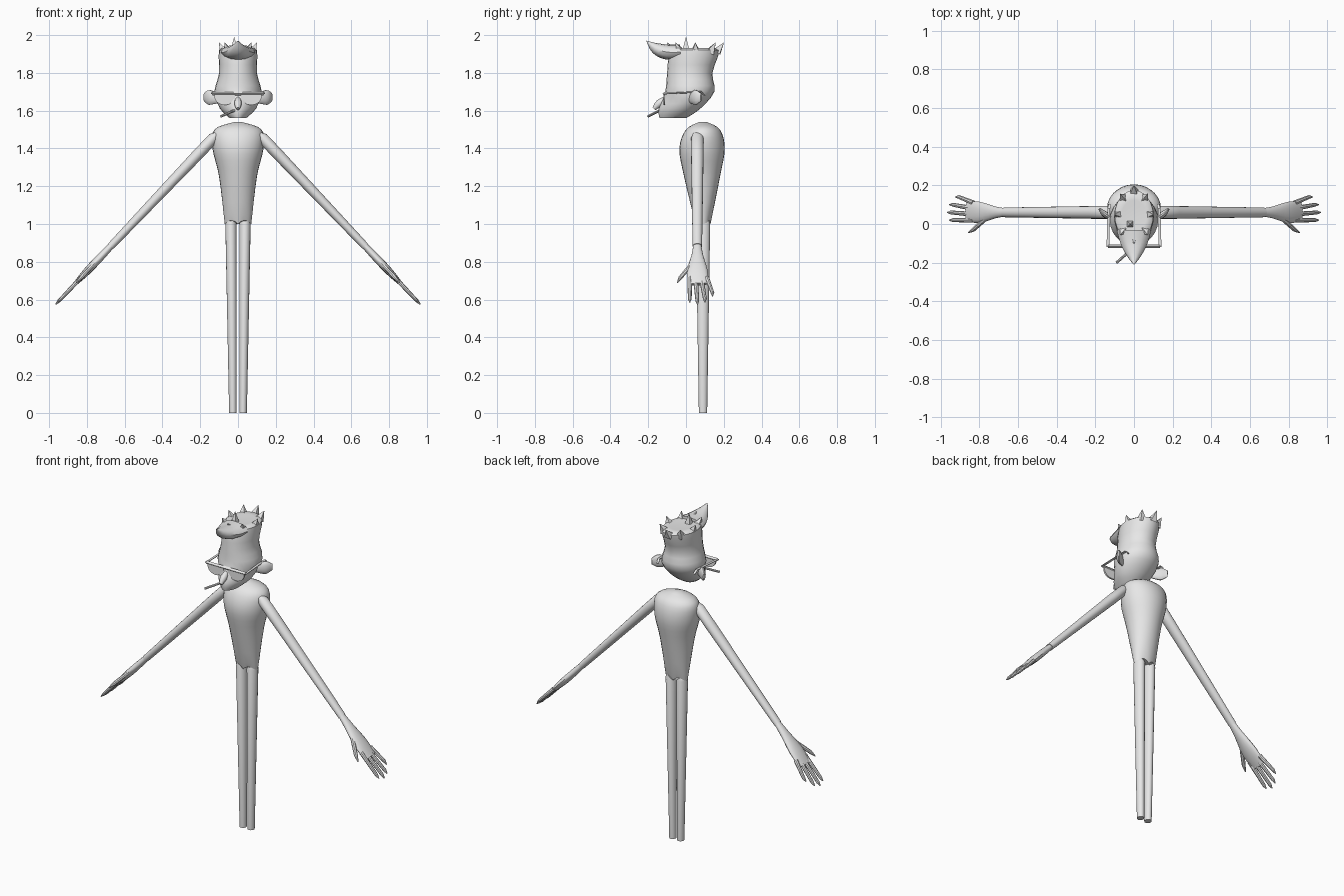
import bpy, bmesh, math
from mathutils import Vector

default_cube = bpy.data.objects.get("Cube")
if default_cube:
    bpy.data.objects.remove(default_cube)

grey = bpy.data.materials.new("plain_grey")
grey.use_nodes = True
grey.diffuse_color = (0.8, 0.8, 0.8, 1)
grey.node_tree.nodes["Principled BSDF"].inputs["Base Color"].default_value = grey.diffuse_color

SIDEWAYS, DEPTH, UP = Vector((1, 0, 0)), Vector((0, 1, 0)), Vector((0, 0, 1))


def smooth_path(stations, steps):
    """Add smoothly interpolated stations between the given ones."""
    points = [Vector(station) for station in stations]
    result = []
    for i in range(len(points) - 1):
        start, end = points[i], points[i + 1]
        before = points[max(i - 1, 0)]
        after = points[min(i + 2, len(points) - 1)]
        leave, arrive = (end - before) / 2, (after - start) / 2
        for step in range(steps):
            t = step / steps
            ease = t * t * (3 - 2 * t)
            result.append(start + (end - start) * ease
                          + leave * (t * (1 - t) ** 2) - arrive * (t * t * (1 - t)))
    return result + [points[-1]]


def loft(name, stations, across=DEPTH, sides=12, axis=None, steps=1, shape=None, side=1):
    """Skin ellipses, each given as x, y, z, thickness radius, radius along across."""
    path = smooth_path(stations, steps)
    centres = [Vector(station[:3]) for station in path]
    bm = bmesh.new()
    rings = []
    for i, centre in enumerate(centres):
        tangent = axis or centres[min(i + 1, len(path) - 1)] - centres[max(i - 1, 0)]
        u = tangent.cross(across).normalized()
        v = u.cross(tangent).normalized()
        ring = []
        for k in range(sides):
            angle = math.tau * k / sides
            point = centre + u * path[i][3] * math.cos(angle) + v * path[i][4] * math.sin(angle)
            if shape:
                shape(point)
            point.x *= side
            ring.append(bm.verts.new(point))
        rings.append(ring)
    for lower, upper in zip(rings, rings[1:]):
        for k in range(sides):
            bm.faces.new((lower[k - 1], lower[k], upper[k], upper[k - 1]))
    bm.faces.new(rings[0])
    bm.faces.new(rings[-1])
    bmesh.ops.recalc_face_normals(bm, faces=bm.faces)
    mesh = bpy.data.meshes.new(name)
    bm.to_mesh(mesh)
    bm.free()
    mesh.materials.append(grey)
    part = bpy.data.objects.new(name, mesh)
    bpy.context.collection.objects.link(part)
    bpy.ops.object.select_all(action='DESELECT')
    bpy.context.view_layer.objects.active = part
    part.select_set(True)
    bpy.ops.object.shade_smooth_by_angle(angle=math.radians(40))


def pair(name, stations, **options):
    """Build the same part on the left and on the right."""
    for prefix, side in (("left", 1), ("right", -1)):
        loft(f"{prefix}_{name}", stations, side=side, **options)


# Torso, with a hem that arches over each leg
def arch_hem(point):
    if point.z < 1.01:
        point.z += 0.02 * math.sin(math.pi * min(abs(point.x) / 0.07, 1))


loft("torso", [(0, .09, 1, .07, .04), (0, .085, 1.25, .1, .095), (0, .085, 1.4, .135, .12),
               (0, .09, 1.5, .125, .09), (0, .09, 1.54, .02, .02)],
     axis=UP, sides=28, steps=4, shape=arch_hem)


# Head, narrowing towards the chin
def narrow_chin(point):
    if point.z < 1.7 and point.y < 0:
        point.x *= 1 + max(2 * point.y, -0.4)


loft("head", [(0, -.07, 1.56, .05, .07), (0, -.035, 1.61, .1, .11), (0, .02, 1.7, .125, .13),
              (0, .02, 1.8, .1, .12), (0, .045, 1.92, .1, .13), (0, .04, 1.93, .05, .06)],
     axis=UP, sides=24, steps=3, shape=narrow_chin)

# Swept forelock
loft("forelock", [(0, -.03, 1.91, .04, .09), (0, -.1, 1.91, .04, .07),
                  (0, -.16, 1.93, .03, .04), (0, -.21, 1.97, .001, .001)],
     across=SIDEWAYS, steps=3)


# Jagged hair: a ring of tips around the crown and one in the middle
def hair_tip(name, root, tip):
    loft(name, [(*root, .03, .03), (*tip, .001, .001)],
         across=Vector((1, 1, 0)), sides=4)


hair_tip("middle_hair_tip", (-.02, 0, 1.91), (-.02, 0, 1.99))
crown = Vector((0, .05, 1.91))
for k in range(8):
    angle = math.tau * k / 8
    outward = Vector((math.cos(angle) * .1, math.sin(angle) * .15, 0))
    hair_tip(f"hair_tip_{k + 1}", crown + outward * .75, crown + outward + UP * .05)

# Nose and cigarette
loft("nose", [(0, -.1, 1.67, .01, .01), (0, -.14, 1.64, .02, .02), (0, -.17, 1.61, .01, .01)],
     across=SIDEWAYS, steps=3)
loft("cigarette", [(0, -.12, 1.61, .007, .007), (-.09, -.2, 1.57, .007, .007)],
     across=UP, sides=8)


# Glasses: lenses with a flat top, a brow bar and temples
def flatten_top(point):
    point.z = min(point.z, 1.69)


pair("lens", [(.07, -.12, 1.675, .055, .045), (.07, -.11, 1.675, .055, .045)],
     across=UP, axis=DEPTH, sides=24, shape=flatten_top)
loft("brow_bar", [(-.135, -.115, 1.69, .01, .01), (.135, -.115, 1.69, .01, .01)],
     across=UP, sides=4)
pair("temple", [(.135, -.12, 1.69, .004, .008), (.13, .08, 1.7, .004, .008),
                (.125, .1, 1.68, .004, .008)], across=SIDEWAYS, sides=6)

# Ears, swept outwards and back
pair("ear", [(.1, .02, 1.66, .01, .02), (.15, .05, 1.67, .016, .04), (.18, .08, 1.67, .005, .02)],
     across=UP, sides=14, steps=4)

# Legs with rounded tops
pair("leg", [(.027, .09, 0, .02, .022), (.037, .09, 1, .03, .038),
             (.037, .09, 1.03, .02, .028), (.037, .09, 1.04, .005, .01)], axis=UP, sides=16)

# Arms and hands follow one straight line from shoulder to fingertip
shoulder, fingertip = Vector((.13, 0, 1.455)), Vector((.965, 0, .575))


def on_arm(t, y, thickness, width):
    return (*(shoulder.lerp(fingertip, t) + DEPTH * y), thickness, width)


pair("arm", [on_arm(-.03, .06, .01, .02), on_arm(0, .06, .03, .033),
             on_arm(.1, .06, .03, .033), on_arm(.65, .06, .02, .025)], sides=16)
pair("hand", [on_arm(.63, .06, .015, .02), on_arm(.7, .06, .02, .03),
              on_arm(.8, .06, .02, .055), on_arm(.88, .065, .01, .05)], sides=16, steps=3)

for k, finger in enumerate(("little", "ring", "middle", "index")):
    root, tip = .02 + .03 * k, .02 + .04 * k
    reach = 1 - (k - 1) ** 2 / 80
    pair(f"{finger}_finger", [on_arm(.84, root, .012, .013), on_arm(reach - .02, tip, .009, .01),
                              on_arm(reach, tip, .003, .003)], sides=8)
pair("thumb", [on_arm(.74, .045, .012, .014), on_arm(.84, -.03, .011, .011),
               on_arm(.87, -.045, .003, .003)], sides=8)
